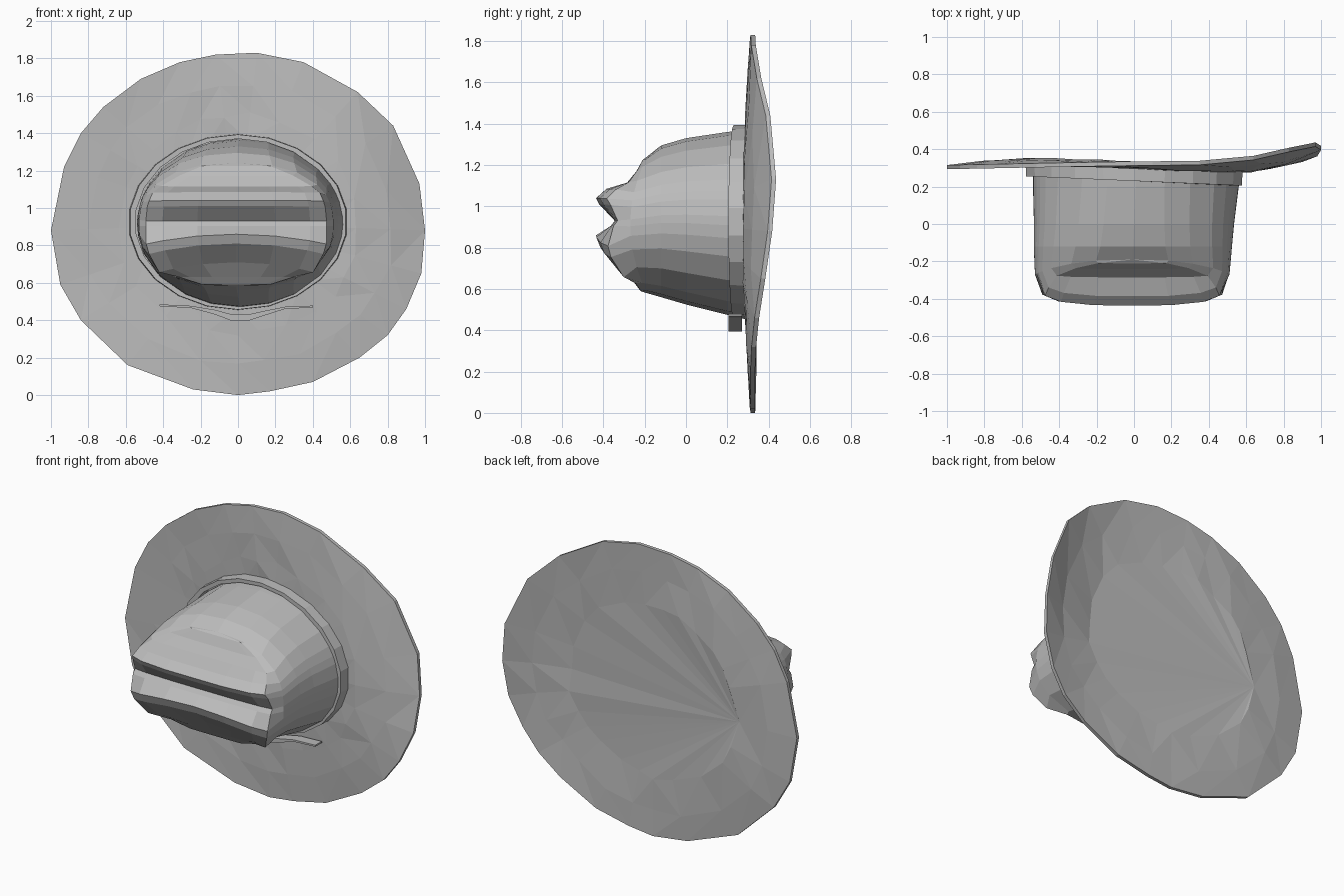
import bpy, bmesh, math, random

random.seed(4)
cube = bpy.data.objects.get("Cube")
if cube:
    bpy.data.objects.remove(cube, do_unlink=True)

felt = bpy.data.materials.new("grey_felt")
felt.use_nodes = True
GREY = (0.5, 0.5, 0.5, 1)
felt.diffuse_color = GREY
felt.node_tree.nodes["Principled BSDF"].inputs["Base Color"].default_value = GREY


def finish(name, bm):
    """Clean a bmesh and turn it into a flat-shaded object."""
    bmesh.ops.remove_doubles(bm, verts=bm.verts, dist=0.0005)
    bmesh.ops.recalc_face_normals(bm, faces=bm.faces)
    mesh = bpy.data.meshes.new(name)
    bm.to_mesh(mesh)
    bm.free()
    mesh.materials.append(felt)
    obj = bpy.data.objects.new(name, mesh)
    bpy.context.collection.objects.link(obj)
    return obj


def loft(bm, loops, closed=True, wrap=False):
    """Join loops of points with quads; return the vertex loops."""
    rings = [[bm.verts.new(p) for p in loop] for loop in loops]
    pairs = list(zip(rings, rings[1:]))
    if wrap:
        pairs.append((rings[-1], rings[0]))
    for a, b in pairs:
        n = len(a)
        for i in range(n if closed else n - 1):
            j = (i + 1) % n
            bm.faces.new((a[i], a[j], b[j], b[i]))
    return rings


# Brim: irregular oval, turned back at its left tip
MID = 0.915
OUTLINE = [(.1, 1.83), (.35, 1.78), (.64, 1.62), (.83, 1.44), (.97, 1.13), (1, .88),
           (.98, .65), (.9, .46), (.8, .32), (.65, .2), (.4, .07), (.17, .02),
           (0, 0), (-.24, .03), (-.59, .16), (-.84, .4), (-.95, .59), (-1, .88),
           (-.93, 1.22), (-.84, 1.4), (-.72, 1.54), (-.52, 1.69), (-.31, 1.78), (-.12, 1.82)]


def brim_loop(scale, thick):
    t = max(0, (scale - .55) / .45) ** 1.8
    loop = []
    for x, z in OUTLINE:
        inner = .298 - .025 * x
        curl = .085 * max(0, x) ** 4 * (1 + 1.5 * (z - .9))
        rim = .313 - .02 * max(0, -x) + curl
        wobble = random.uniform(-.005, .005) if scale < 1 else 0
        s = scale + wobble * 3
        loop.append((x * s, inner + (rim - inner) * t + thick + wobble, MID + (z - MID) * s))
    return loop


bm = bmesh.new()
rings = loft(bm, [brim_loop(.5, 0), brim_loop(.64, 0), brim_loop(.82, 0), brim_loop(1, 0),
                  brim_loop(1, .022), brim_loop(.82, .03), brim_loop(.6, .035)])
back = rings[-1]
apex = min(back, key=lambda v: v.co.x)
apex.co.y -= .02
start = back.index(apex)
order = back[start:] + back[:start]
for a, b in zip(order[1:], order[2:]):
    bm.faces.new((apex, a, b))
bmesh.ops.triangulate(bm, faces=[f for f in bm.faces if len(f.verts) > 3])
finish("brim", bm)

# Crown: rows run from top to bottom as (side fraction, end height, end depth)
ROWS = [(1, 1.24, -.19), (.96, 1.225, -.21), (.85, 1.17, -.24), (.65, 1.115, -.285),
        (.48, 1.085, -.385), (.36, 1.04, -.435), (.26, 1.01, -.42), (.08, .93, -.345),
        (-.02, .905, -.365), (-.16, .86, -.435), (-.36, .81, -.415), (-.62, .71, -.31),
        (-.85, .63, -.25), (-.96, .59, -.22), (-1, .58, -.2)]
# Side sections as (depth, half width, top, bottom, squareness)
SECTIONS = [(.3, .555, 1.37, .465, 2), (.2, .55, 1.36, .475, 2), (0, .535, 1.33, .525, 2.1),
            (-.12, .53, 1.295, .56, 2.2), (-.19, .52, 1.24, .58, 2.4)]


def width(u, power):
    return max(0, 1 - abs(u) ** power) ** (1 / power)


bm = bmesh.new()
loops = []
for y, half, top, bottom, power in SECTIONS:
    bulge = .08 if y < -.15 else 0
    side = [(half * width(u, power), y - bulge * (1 - u * u),
             (top + bottom) / 2 + u * (top - bottom) / 2) for u, _, _ in ROWS]
    mirrored = [(-x, yy, z) for x, yy, z in side[-2:0:-1]]
    loops.append([(x + .05 * y, yy, z) for x, yy, z in side + mirrored])
loft(bm, loops)

# Pinched crown end: each row crosses between its two side points
rim = loops[-1]
last = len(ROWS) - 1
end = [[rim[0]] * 9]
for k, (u, z, y) in list(enumerate(ROWS))[1:last]:
    left, right = rim[-k], rim[k]
    centre, half = (left[0] + right[0]) / 2, (right[0] - left[0]) / 2
    row = [left]
    for s in (-.93, -.76, -.4, 0, .4, .76, .93):
        round_off = abs(s) ** 5 * (1 - u * u)
        depth = y + round_off * (.085 if y < -.37 else .02)
        sag = -.06 * s * s if -.7 < u < -.1 else 0
        height = z + sag + (right[2] - z) * .3 * abs(s) ** 5
        row.append((centre + half * s, depth, height))
    end.append(row + [right])
end.append([rim[last]] * 9)
loft(bm, end, closed=False)
bmesh.ops.dissolve_degenerate(bm, dist=0.0005, edges=bm.edges)
finish("crown", bm)


# Hat band: thin slanted hoop around the crown base
def hoop(rx, rz, y):
    angles = [math.tau * i / 22 for i in range(22)]
    return [(rx * math.sin(a), y - .025 * math.sin(a), .925 + rz * math.cos(a)) for a in angles]


bm = bmesh.new()
loft(bm, [hoop(.55, .445, .23), hoop(.582, .468, .23), hoop(.587, .47, .31),
          hoop(.55, .445, .31)], wrap=True)
finish("hat_band", bm)

# Ribbon: folded strip with two tails below the band, as (x, height, thickness)
RIBBON = [(-.42, .475, .01), (-.25, .465, .012), (-.12, .43, .025), (-.03, .395, .035),
          (.05, .395, .035), (.14, .425, .025), (.25, .46, .012), (.4, .468, .01)]
bm = bmesh.new()
strips = loft(bm, [[(x, .205, z), (x, .27, z), (x, .27, z + t), (x, .205, z + t)]
                   for x, z, t in RIBBON])
for tip in (strips[0], strips[-1]):
    bm.faces.new(tip)
finish("ribbon", bm)
